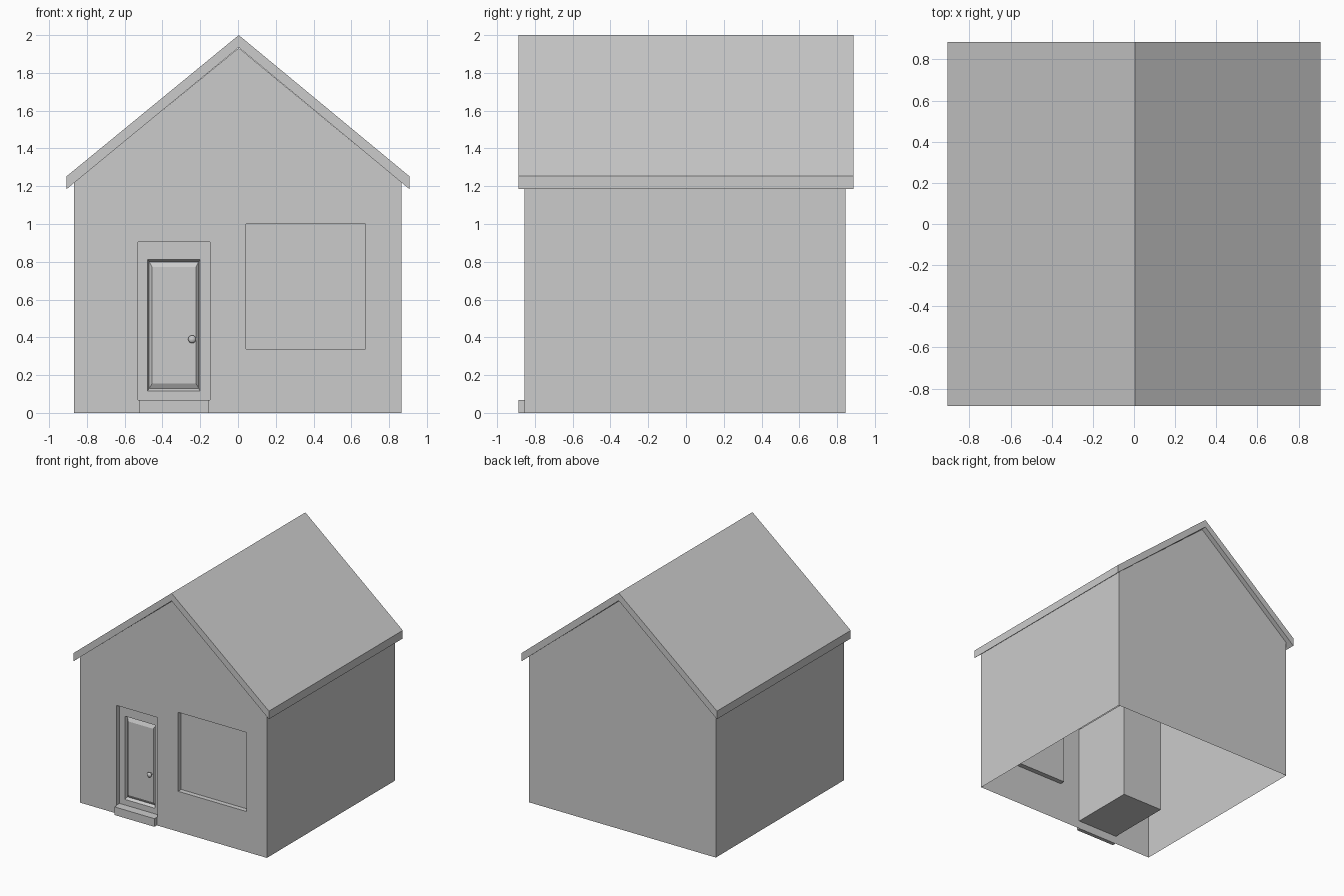
import bpy, bmesh, math
from mathutils import Vector

if "Cube" in bpy.data.objects:
    bpy.data.objects.remove(bpy.data.objects["Cube"])

FRONT, BACK = -0.854, 0.845
PANE_Y = -0.813
APEX_X = 0.004
DOORWAY = (-0.53, -0.149, 0.068, 0.905)
WINDOW = (0.043, 0.675, 0.338, 1.0)


def finish(name, bm):
    mesh = bpy.data.meshes.new(name)
    bm.to_mesh(mesh)
    bm.free()
    obj = bpy.data.objects.new(name, mesh)
    bpy.context.collection.objects.link(obj)
    return obj


def rect(r):
    x0, x1, z0, z1 = r
    return [(x0, z0), (x1, z0), (x1, z1), (x0, z1)]


def nested(name, rings, back_cap=False, front_cap=True):
    """Skin a series of (rectangle, y) rings, facing the front."""
    bm = bmesh.new()
    loops = [[bm.verts.new((x, y, z)) for x, z in rect(r)] for r, y in rings]
    for a, b in zip(loops, loops[1:]):
        for i in range(4):
            j = (i + 1) % 4
            bm.faces.new((a[i], a[j], b[j], b[i]))
    if front_cap:
        bm.faces.new(loops[-1])
    if back_cap:
        bm.faces.new(loops[0][::-1])
    return finish(name, bm)


def prism(name, profile, y0, y1):
    """Extrude an x/z profile along y."""
    bm = bmesh.new()
    face = bm.faces.new([bm.verts.new((x, y0, z)) for x, z in profile])
    ext = bmesh.ops.extrude_face_region(bm, geom=[face], use_keep_orig=True)
    moved = [v for v in ext["geom"] if isinstance(v, bmesh.types.BMVert)]
    bmesh.ops.translate(bm, verts=moved, vec=(0, y1 - y0, 0))
    bmesh.ops.recalc_face_normals(bm, faces=bm.faces)
    return finish(name, bm)


# Thin-shelled walls, open underneath; front gable has a doorway and window hole
gable = [(-0.868, 0), (0.866, 0), (0.866, 1.22), (APEX_X, 1.932), (-0.868, 1.22)]
bm = bmesh.new()
edges = []
for outline in (gable, rect(DOORWAY), rect(WINDOW)):
    vs = [bm.verts.new((x, FRONT, z)) for x, z in outline]
    edges += [bm.edges.new((vs[i], vs[i - 1])) for i in range(len(vs))]
    if outline is gable:
        front = vs
bmesh.ops.triangle_fill(bm, edges=edges, use_beauty=True, normal=(0, -1, 0))
for f in bm.faces:
    f.normal_update()
    if f.normal.y > 0:
        f.normal_flip()
back = [bm.verts.new((x, BACK, z)) for x, z in gable]
bm.faces.new(back[::-1])
for i, j in ((1, 2), (4, 0)):
    bm.faces.new((front[i], back[i], back[j], front[j]))
finish("walls", bm)

# Roof: chevron section with vertical eaves
prism("roof", [(-0.907, 1.185), (-0.907, 1.253), (APEX_X, 2.0), (0.907, 1.253),
               (0.907, 1.185), (APEX_X, 1.935)], -0.886, 0.886)

# Window pocket
nested("window", [(WINDOW, FRONT), (WINDOW, PANE_Y)])

# Doorway: deep block behind, recessed frame and raised door panel in front
nested("door_block", [(DOORWAY, -0.3), (DOORWAY, PANE_Y)], back_cap=True, front_cap=False)
nested("door", [(DOORWAY, FRONT), (DOORWAY, PANE_Y),
                ((-0.478, -0.200, 0.115, 0.812), PANE_Y),
                ((-0.470, -0.208, 0.130, 0.800), PANE_Y + 0.022),
                ((-0.455, -0.222, 0.155, 0.772), PANE_Y + 0.008)])

# Doorstep
prism("doorstep", rect((-0.524, -0.154, 0, 0.068)), -0.886, FRONT)

# Door knob: lathed profile of (radius, distance out from the door)
profile = [(0.012, 0.0), (0.009, 0.012), (0.019, 0.018), (0.021, 0.026), (0.015, 0.034), (0.0, 0.037)]
bm = bmesh.new()
vs = [bm.verts.new((-0.243 + r, PANE_Y + 0.008 - d, 0.39)) for r, d in profile]
es = [bm.edges.new(p) for p in zip(vs, vs[1:])]
bmesh.ops.spin(bm, geom=vs + es, cent=(-0.243, 0, 0.39), axis=(0, -1, 0),
               angle=math.tau, steps=16)
bmesh.ops.remove_doubles(bm, verts=bm.verts, dist=0.0005)
bmesh.ops.recalc_face_normals(bm, faces=bm.faces)
for f in bm.faces:
    f.smooth = True
finish("door_knob", bm)
